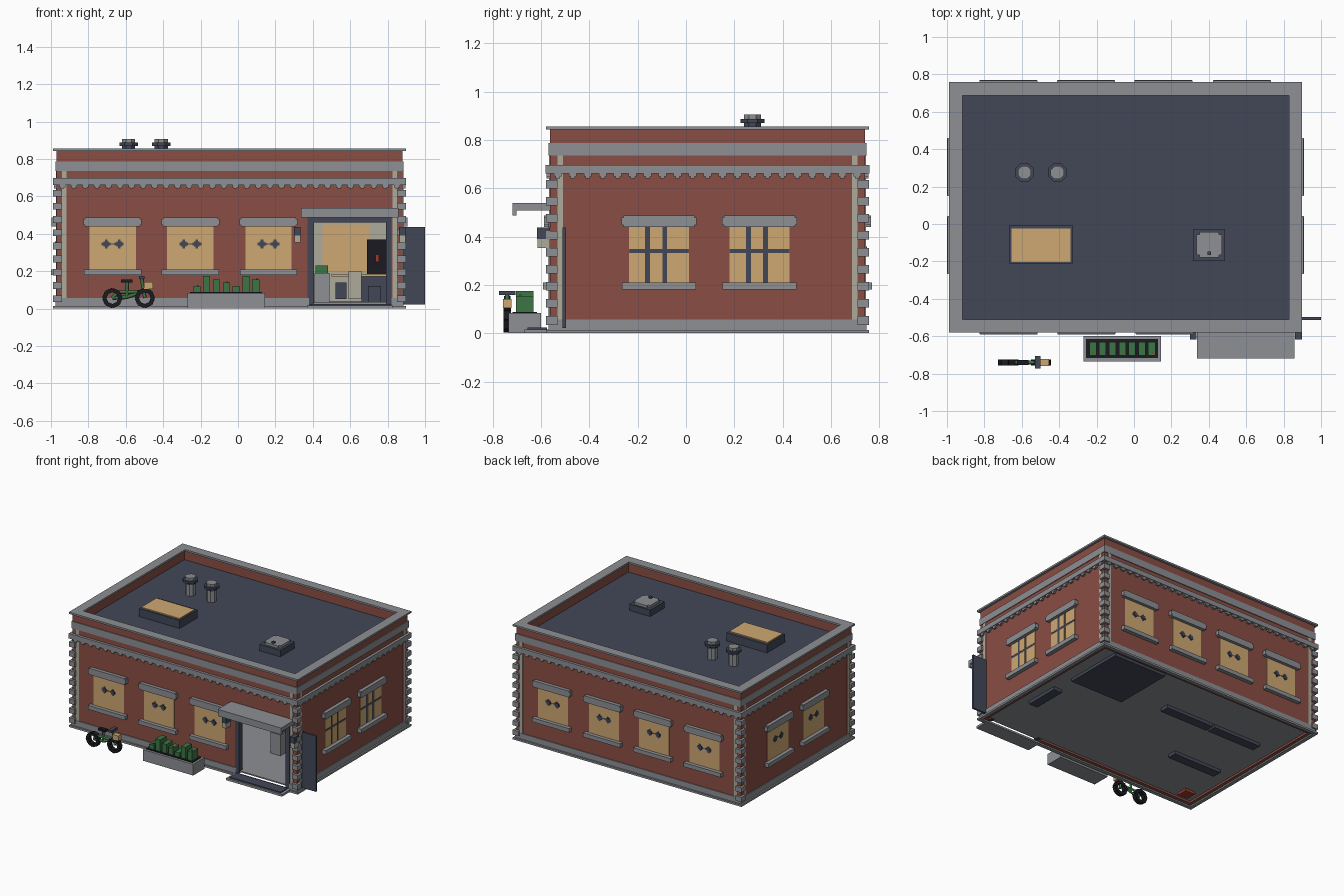
import bpy, bmesh, math
from mathutils import Matrix, Vector

if "Cube" in bpy.data.objects:
    bpy.data.objects.remove(bpy.data.objects["Cube"])


def material(name, r, g, b):
    m = bpy.data.materials.new(name)
    m.use_nodes = True
    colour = [(c / 255) ** 2.2 for c in (r, g, b)] + [1]
    m.diffuse_color = colour
    m.node_tree.nodes["Principled BSDF"].inputs["Base Color"].default_value = colour
    return m


BRICK = material("brick red", 137, 79, 70)
STONE = material("grey stone", 140, 142, 146)
SLATE = material("dark slate", 68, 73, 88)
GLOW = material("warm glass", 205, 167, 114)
PALE = material("pale plaster", 172, 168, 154)
BLACK = material("black", 32, 32, 38)
GREEN = material("leaf green", 62, 116, 70)
RED = material("bright red", 160, 60, 50)

# Outer wall planes and wall thickness
X0, X1, Y0, Y1 = -0.97, 0.88, -0.562, 0.74
T = 0.035


def finish(name, bm, mat):
    me = bpy.data.meshes.new(name)
    bm.to_mesh(me)
    bm.free()
    me.materials.append(mat)
    ob = bpy.data.objects.new(name, me)
    bpy.context.collection.objects.link(ob)


def boxes(name, mat, *parts):
    """One object from boxes given as (x0, x1, y0, y1, z0, z1)."""
    bm = bmesh.new()
    for a, b, c, d, e, f in parts:
        mid = Vector((a + b, c + d, e + f)) / 2
        bmesh.ops.create_cube(bm, size=1, matrix=Matrix.Translation(mid) @ Matrix.Diagonal((b - a, d - c, f - e, 1)))
    finish(name, bm, mat)


def cylinder(name, mat, loc, r, h, sides=8):
    bm = bmesh.new()
    bmesh.ops.create_cone(bm, cap_ends=True, segments=sides, radius1=r, radius2=r, depth=h,
                          matrix=Matrix.Translation(loc) @ Matrix.Rotation(math.pi / sides, 4, 'Z'))
    finish(name, bm, mat)


def ring(out, inn, z0, z1):
    """Four boxes around the house, from inn to out measured off the wall plane."""
    a, b, c, d = X0 - out, X1 + out, Y0 - out, Y1 + out
    t = out - inn
    return [(a, b, c, c + t, z0, z1), (a, b, d - t, d, z0, z1),
            (a, a + t, c + t, d - t, z0, z1), (b - t, b, c + t, d - t, z0, z1)]


def on_wall(side, u0, u1, z0, z1, d0, d1):
    """Box on a wall: u runs along the wall, d points out of it."""
    if side == "front":
        return (u0, u1, Y0 - d1, Y0 - d0, z0, z1)
    if side == "back":
        return (u0, u1, Y1 + d0, Y1 + d1, z0, z1)
    if side == "right":
        return (X1 + d0, X1 + d1, u0, u1, z0, z1)
    return (X0 - d1, X0 - d0, u0, u1, z0, z1)


# Walls with the doorway left open
boxes("front_wall", BRICK, (X0, 0.38, Y0, Y0 + T, 0.01, 0.845), (0.82, X1, Y0, Y0 + T, 0.01, 0.845),
      (0.38, 0.82, Y0, Y0 + T, 0.47, 0.845))
boxes("other_walls", BRICK, *ring(0, -T, 0.01, 0.845)[1:])
boxes("wall_lining", PALE, *ring(-T, -T - 0.004, 0.035, 0.74)[1:])
boxes("floor", STONE, (X0 + 0.01, X1 - 0.01, Y0 + 0.01, Y1 - 0.01, 0.025, 0.034))
boxes("roof", SLATE, (X0 + T, X1 - T, Y0 + T, Y1 - T, 0.745, 0.77))

# Stone courses
boxes("coping", STONE, *ring(0.018, -0.052, 0.843, 0.856))
boxes("upper_band", STONE, *ring(0.006, 0, 0.735, 0.787))
boxes("cornice", STONE, *ring(0.019, 0, 0.66, 0.697))
boxes("footing", STONE, *ring(0.018, -0.01, 0, 0.014))
boxes("base_course", STONE, *ring(0.006, 0, 0.01, 0.056)[1:],
      (X0 - 0.006, 0.38, Y0 - 0.006, Y0, 0.01, 0.056), (0.82, X1 + 0.006, Y0 - 0.006, Y0, 0.01, 0.056))

# Dentils, quoins and pale corner strips
dentils, strips, quoins = [], [], []
for side, lo, hi in (("front", X0, X1), ("back", X0, X1), ("left", Y0, Y1), ("right", Y0, Y1)):
    n = round((hi - lo) / 0.062)
    for i in range(n):
        u = lo + (i + 0.5) * (hi - lo) / n
        dentils.append(on_wall(side, u - 0.016, u + 0.016, 0.648, 0.66, 0, 0.015))
        dentils.append(on_wall(side, u - 0.009, u + 0.009, 0.641, 0.648, 0, 0.015))
    for u in (lo + 0.042, hi - 0.042):
        strips.append(on_wall(side, u - 0.012, u + 0.012, 0.056, 0.735, 0, 0.004))
for x, sx in ((X0, 1), (X1, -1)):
    for y, sy in ((Y0, 1), (Y1, -1)):
        mx, my = x + 0.006 * sx, y + 0.006 * sy
        for i in range(9):
            z = 0.053 + 0.0705 * i
            quoins.append((mx - 0.024, mx + 0.024, my - 0.024, my + 0.024, z - 0.018, z + 0.018))
boxes("dentils", STONE, *dentils)
boxes("corner_strips", PALE, *strips)
boxes("quoins", STONE, *quoins)

# Windows on every side
windows = [("front", u) for u in (-0.67, -0.255, 0.163)]
windows += [("back", u) for u in (-0.672, -0.257, 0.157, 0.577)]
windows += [(s, u) for s in ("left", "right") for u in (-0.112, 0.305)]
panes, lintels, sills, bars = [], [], [], []
for side, u in windows:
    # Lintel ends are stepped to round the corners
    lintels.append(on_wall(side, u - 0.155, u + 0.155, 0.447, 0.479, 0, 0.026))
    lintels.append(on_wall(side, u - 0.147, u + 0.147, 0.439, 0.487, 0, 0.026))
    sills.append(on_wall(side, u - 0.153, u + 0.153, 0.18, 0.21, 0, 0.03))
    if side == "right":
        # Divided panes in front of a recessed dark frame
        bars.append(on_wall(side, u - 0.12, u + 0.12, 0.205, 0.445, -T - 0.008, -0.012))
        for a, b in ((-0.124, -0.057), (-0.037, 0.014), (0.034, 0.124)):
            for c, d in ((0.2, 0.332), (0.348, 0.45)):
                panes.append(on_wall(side, u + a, u + b, c, d, -0.012, 0.003))
        continue
    panes.append(on_wall(side, u - 0.124, u + 0.124, 0.2, 0.45, -T - 0.008, 0.003))
    bars.append(on_wall(side, u - 0.055, u + 0.055, 0.342, 0.348, 0, 0.004))
    for v in (u - 0.035, u + 0.035):
        bars.append(on_wall(side, v - 0.007, v + 0.007, 0.32, 0.37, 0, 0.004))
        bars.append(on_wall(side, v - 0.024, v + 0.024, 0.338, 0.352, 0, 0.004))
        bars.append(on_wall(side, v - 0.014, v + 0.014, 0.331, 0.359, 0, 0.009))

# The right wall is opened behind its divided panes by the frames standing proud of the brick
boxes("window_panes", GLOW, *panes)
boxes("window_lintels", STONE, *lintels)
boxes("window_sills", STONE, *sills)
boxes("window_bars", SLATE, *bars)
boxes("window_gaps", SLATE, *[on_wall("right", u - 0.122, u + 0.122, 0.21, 0.439, 0, 0.001) for u in (-0.112, 0.305)])

# Entrance
boxes("door_frame", SLATE, (0.372, 0.405, Y0 - 0.006, Y0 + T, 0.02, 0.487),
      (0.79, 0.822, Y0 - 0.006, Y0 + T, 0.02, 0.487), (0.405, 0.79, Y0 - 0.006, Y0 + T, 0.46, 0.487))
boxes("canopy", STONE, (0.336, 0.858, -0.718, Y0, 0.508, 0.538), (0.336, 0.858, -0.718, -0.702, 0.488, 0.508))
boxes("open_door", SLATE, (0.885, 1.0, -0.512, -0.497, 0.022, 0.437))
boxes("door_step", STONE, (0.37, 0.83, -0.668, Y0, 0, 0.016))
boxes("door_mat", SLATE, (0.39, 0.81, -0.655, -0.575, 0.016, 0.024))
lamp_x = (0.317, 0.879)
boxes("lamp_caps", SLATE, *[(x - 0.018, x + 0.018, -0.617, Y0, 0.39, 0.437) for x in lamp_x])
boxes("lamp_bodies", PALE, *[(x - 0.016, x + 0.016, -0.615, Y0, 0.353, 0.39) for x in lamp_x])

# Interior furniture
boxes("rug", SLATE, (0.3, 0.74, 0.225, 0.685, 0.004, 0.038))
boxes("cabinet", STONE, (0.41, 0.49, -0.2, -0.1, 0.034, 0.19))
boxes("cabinet_plant", GREEN, (0.415, 0.48, -0.19, -0.11, 0.19, 0.23))
boxes("office_desk", SLATE, (0.66, 0.79, 0.2, 0.4, 0.034, 0.17), (0.52, 0.58, 0.2, 0.4, 0.05, 0.14))
boxes("desk_top", GLOW, (0.5, 0.8, 0.19, 0.42, 0.17, 0.185))
boxes("monitor", BLACK, (0.69, 0.79, 0.3, 0.33, 0.185, 0.37))
boxes("desk_ornament", RED, (0.735, 0.755, 0.28, 0.3, 0.25, 0.29))
boxes("notice_board", PALE, (0.59, 0.66, 0.15, 0.17, 0.05, 0.2))
boxes("benches", SLATE, *[(x - w, x + w, y - d, y + d, 0.001, 0.12) for x, y, w, d in (
    (-0.18, 0.34, 0.2, 0.035), (-0.595, 0.34, 0.2, 0.035), (-0.62, -0.105, 0.2, 0.035), (0.73, -0.06, 0.035, 0.13))])
boxes("red_bin", RED, (-0.88, -0.8, -0.49, -0.41, 0.006, 0.12))

# Roof fittings
boxes("skylight_frame", SLATE, (-0.665, -0.33, -0.215, -0.005, 0.765, 0.83))
boxes("skylight_glass", GLOW, (-0.655, -0.34, -0.203, -0.025, 0.83, 0.838))
boxes("hatch_frame", SLATE, (0.315, 0.487, -0.197, -0.028, 0.765, 0.818))
boxes("hatch_lid", STONE, (0.335, 0.47, -0.165, -0.055, 0.81, 0.836), (0.35, 0.455, -0.18, -0.042, 0.81, 0.836))
boxes("hatch_handle", SLATE, (0.393, 0.412, -0.167, -0.148, 0.836, 0.848))
for x in (-0.585, -0.41):
    cylinder("vent_pipe", STONE, (x, 0.275, 0.81), 0.035, 0.1)
    cylinder("vent_collar", SLATE, (x, 0.275, 0.862), 0.038, 0.015)
    cylinder("vent_cap", SLATE, (x, 0.275, 0.878), 0.054, 0.017)
    cylinder("vent_top", STONE, (x, 0.275, 0.896), 0.038, 0.02)

# Planter
boxes("planter", STONE, (-0.27, 0.145, -0.735, -0.6, 0, 0.083))
boxes("planter_soil", BLACK, (-0.256, 0.128, -0.717, -0.616, 0.083, 0.088))
leaves, flowers = [], []
for i, top in enumerate((0.12, 0.175, 0.155, 0.14, 0.12, 0.175, 0.155)):
    x = -0.22 + 0.0525 * i
    leaves.append((x - 0.019, x + 0.019, -0.704, -0.632, 0.085, top))
    if i % 3 == 0:
        flowers.append((x, x + 0.01, -0.69, -0.68, top, top + 0.005))
boxes("plants", GREEN, *leaves)
boxes("flowers", RED, *flowers)

# Bicycle: blocky tyres, round frame tubes
rear, front, crank, seat, head = (-0.672, 0.056), (-0.498, 0.056), (-0.595, 0.06), (-0.592, 0.14), (-0.515, 0.165)
tyres = bmesh.new()
for cx, cz in (rear, front):
    for k in range(8):
        turn = Matrix.Rotation((k + 0.5) * math.pi / 4, 4, 'Y')
        bmesh.ops.create_cube(tyres, size=1, matrix=Matrix.Translation((cx, -0.74, cz)) @ turn
                              @ Matrix.Translation((0.04, 0, 0)) @ Matrix.Diagonal((0.022, 0.032, 0.036, 1)))
finish("tyres", tyres, BLACK)

tubes = bpy.data.curves.new("bicycle_frame", 'CURVE')
tubes.dimensions, tubes.bevel_depth, tubes.bevel_resolution = '3D', 0.01, 0
tubes.use_fill_caps = True
tubes.materials.append(GREEN)
for path in ([rear, (-0.64, 0.088), (-0.52, 0.088)], [rear, crank, (-0.52, 0.088)], [crank, seat], [front, head]):
    spline = tubes.splines.new('POLY')
    spline.points.add(len(path) - 1)
    for point, (x, z) in zip(spline.points, path):
        point.co = (x, -0.74, z, 1)
bpy.context.collection.objects.link(bpy.data.objects.new("bicycle_frame", tubes))
boxes("saddle", BLACK, (-0.625, -0.565, -0.754, -0.726, 0.138, 0.155))
boxes("handlebar", SLATE, (-0.53, -0.5, -0.773, -0.705, 0.158, 0.175))
boxes("bicycle_basket", GLOW, (-0.502, -0.455, -0.758, -0.722, 0.105, 0.142))
